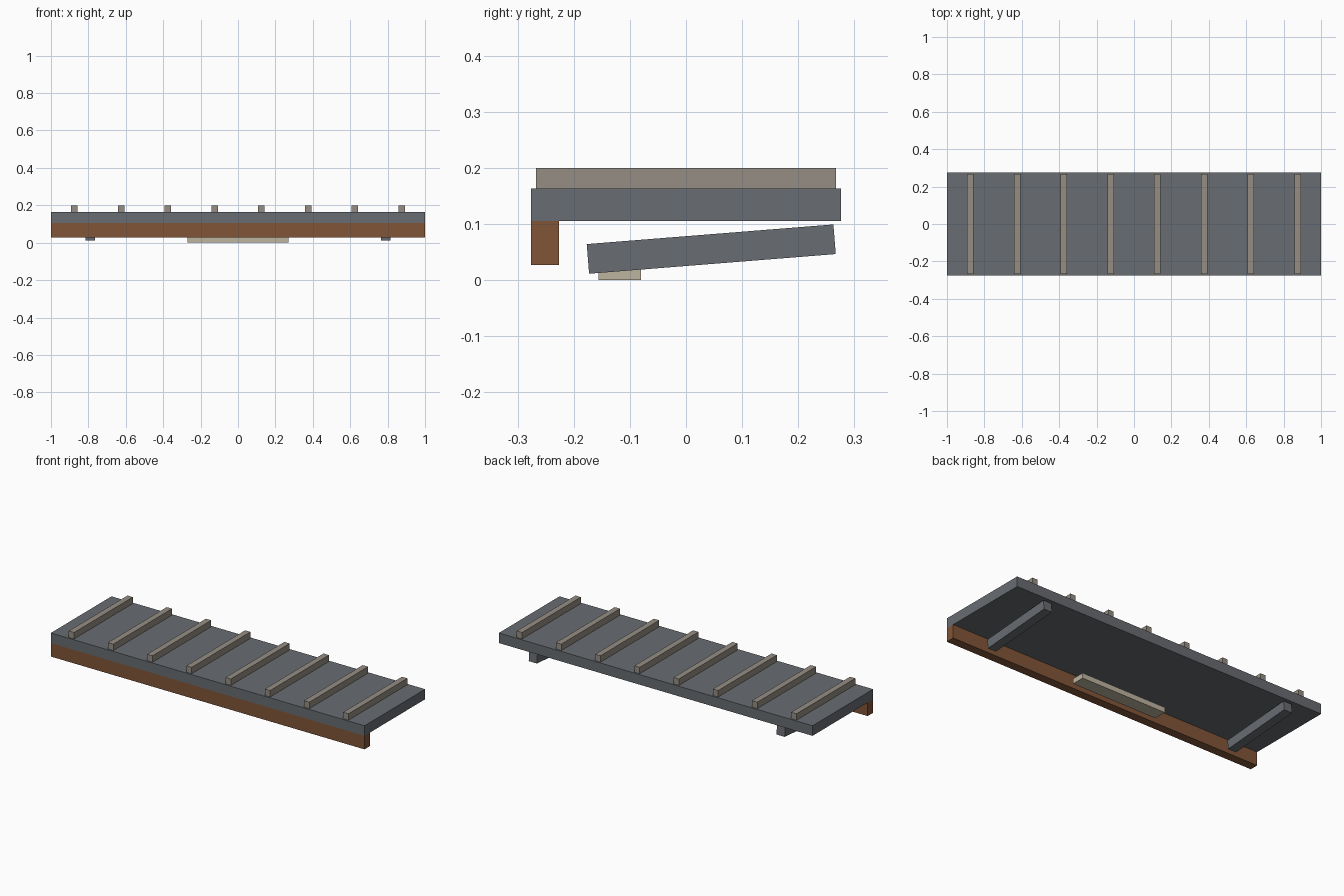
import bpy, math

if "Cube" in bpy.data.objects:
    bpy.data.objects.remove(bpy.data.objects["Cube"])


def material(name, rgb):
    m = bpy.data.materials.new(name)
    m.diffuse_color = (*rgb, 1)
    m.use_nodes = True
    m.node_tree.nodes["Principled BSDF"].inputs["Base Color"].default_value = m.diffuse_color
    return m


slate = material("slate", (0.14, 0.15, 0.165))
wood = material("wood", (0.22, 0.09, 0.04))
batten = material("batten", (0.30, 0.27, 0.23))
lamp = material("lamp", (0.52, 0.46, 0.35))


def box(name, center, size, mat, tilt=0.0):
    bpy.ops.mesh.primitive_cube_add(size=1, location=center, rotation=(tilt, 0, 0))
    o = bpy.context.object
    o.name = name
    o.scale = size
    o.data.materials.append(mat)
    return o


# Canopy slab and front fascia board
box("canopy_slab", (0, 0, 0.134), (2, 0.552, 0.058), slate)
box("front_fascia", (0, -0.251, 0.066), (2, 0.05, 0.078), wood)

# Raised battens across the top
for i in range(8):
    box(f"roof_batten_{i + 1}", (-0.875 + 0.25 * i, 0, 0.1815),
        (0.034, 0.535, 0.037), batten)

# Sloping support brackets under each end
for side, x in (("left", -0.79), ("right", 0.79)):
    box(f"{side}_bracket", (x, 0.045, 0.0553), (0.052, 0.441, 0.053),
        slate, math.radians(4.55))

# Light strip below the centre
box("light_strip", (0, -0.118, 0.015), (0.54, 0.075, 0.03), lamp)
